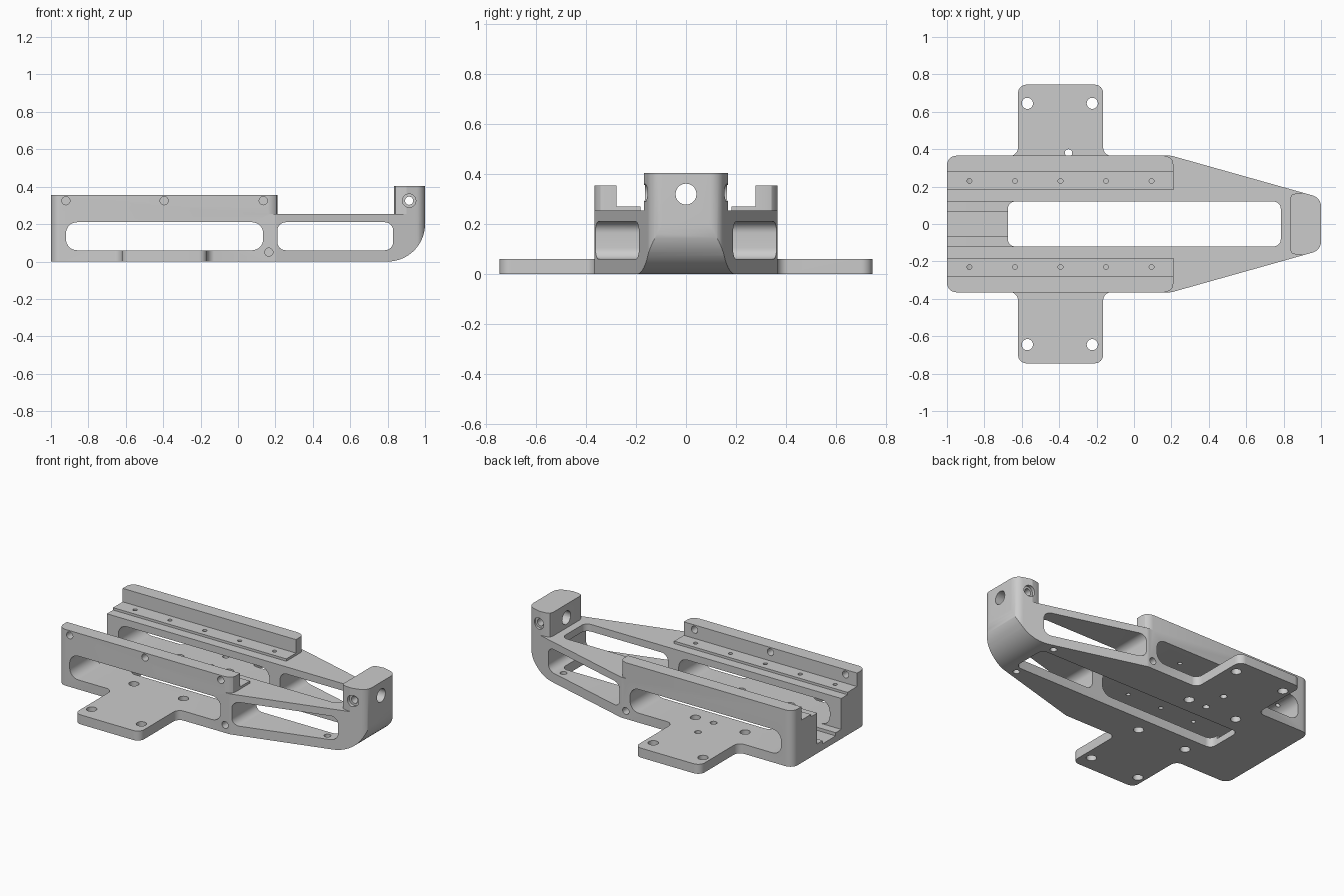
import bpy, bmesh, math
from mathutils import Vector

cube = bpy.data.objects.get("Cube")
if cube:
    bpy.data.objects.remove(cube, do_unlink=True)

grey = bpy.data.materials.new("machined grey")
grey.use_nodes = True
colour = (0.6, 0.6, 0.6, 1)
grey.diffuse_color = colour
grey.node_tree.nodes["Principled BSDF"].inputs["Base Color"].default_value = colour


def rounded(corners, steps=8):
    """Fillet each (x, y, radius) corner of a 2D outline."""
    out = []
    n = len(corners)
    for i, (x, y, r) in enumerate(corners):
        p = Vector((x, y, 0))
        if r == 0:
            out.append(p)
            continue
        a = (Vector((*corners[i - 1][:2], 0)) - p).normalized()
        b = (Vector((*corners[(i + 1) % n][:2], 0)) - p).normalized()
        half = a.angle(b) / 2
        centre = p + (a + b).normalized() * r / math.sin(half)
        reach = r / math.tan(half)
        u = (p + a * reach - centre).normalized()
        v = (p + b * reach - centre).normalized()
        out += [centre + u.slerp(v, k / steps).normalized() * r for k in range(steps + 1)]
    return out


def mirrored(half):
    """Complete an outline given its -y half."""
    return half + [(x, -y, r) for x, y, r in reversed(half)]


def rect(x0, x1, y0, y1, r=0):
    return [(x0, y0, r), (x1, y0, r), (x1, y1, r), (x0, y1, r)]


def prism(name, corners, lo, hi, axis="z"):
    """Extrude a filleted outline along z, y (outline is x,z) or x (outline is y,z)."""
    place = {"z": lambda p, d: (p.x, p.y, d),
             "y": lambda p, d: (p.x, d, p.y),
             "x": lambda p, d: (d, p.x, p.y)}[axis]
    pts = rounded(corners)
    bm = bmesh.new()
    low = [bm.verts.new(place(p, lo)) for p in pts]
    high = [bm.verts.new(place(p, hi)) for p in pts]
    bm.faces.new(low)
    bm.faces.new(high)
    for i in range(len(pts)):
        j = (i + 1) % len(pts)
        bm.faces.new((low[i], low[j], high[j], high[i]))
    bmesh.ops.recalc_face_normals(bm, faces=bm.faces)
    mesh = bpy.data.meshes.new(name)
    bm.to_mesh(mesh)
    bm.free()
    mesh.materials.append(grey)
    ob = bpy.data.objects.new(name, mesh)
    bpy.context.collection.objects.link(ob)
    return ob


# Main body: long bar tapering to the nose
body = prism("carriage_body", mirrored([
    (-1, -0.365, 0.05), (0.2, -0.365, 0.06), (1, -0.14, 0.06)]), 0, 0.405)
helpers = []


def combine(ob, operation="DIFFERENCE"):
    ob.hide_render = True
    helpers.append(ob)
    mod = body.modifiers.new(ob.name, "BOOLEAN")
    mod.operation, mod.solver, mod.object = operation, "EXACT", ob


def cut(name, corners, lo, hi, axis="z"):
    combine(prism(name, corners, lo, hi, axis))


def drill(name, a, b, r, lo, hi, axis="z"):
    ring = [(a + r * math.cos(t * math.pi / 10), b + r * math.sin(t * math.pi / 10), 0)
            for t in range(20)]
    cut(name, ring, lo, hi, axis)


# Cross-shaped mounting plate
combine(prism("mounting_plate", mirrored([
    (-0.7, -0.2, 0), (-0.7, -0.364, 0), (-0.62, -0.364, 0.045), (-0.62, -0.745, 0.045),
    (-0.165, -0.745, 0.045), (-0.165, -0.364, 0.045), (-0.08, -0.364, 0),
    (-0.08, -0.2, 0)]), 0, 0.06), "UNION")

# Upper steps: side walls, rail pads, inner ledges, lowered front arms
cut("wall_top", rect(-1.1, 0.4, -0.5, 0.5), 0.355, 0.6)
cut("pad_top", rect(-1.1, 0.4, -0.278, 0.278), 0.27, 0.6)
cut("ledge_top", rect(-1.1, 0.4, -0.182, 0.182), 0.255, 0.6)
cut("arm_top", mirrored([
    (0.21, -0.32, 0), (0.205, -0.342, 0), (0.19, -0.357, 0), (0.16, -0.366, 0),
    (0.16, -0.5, 0), (0.9, -0.5, 0), (0.9, -0.165, 0), (0.865, -0.163, 0),
    (0.842, -0.155, 0), (0.835, -0.135, 0)]), 0.255, 0.6)

# Rounded underside of the nose
arc = [(0.8 + 0.2 * math.cos(t * math.pi / 32), 0.2 - 0.2 * math.sin(t * math.pi / 32), 0)
       for t in range(17)]
cut("nose_curve", arc + [(0.8, -0.1, 0), (1.1, -0.1, 0), (1.1, 0.2, 0)], -0.5, 0.5, "y")

# Central slot, rear channel and its shallow groove
cut("central_slot", rect(-0.675, 0.785, -0.12, 0.12, 0.04), -0.1, 0.6)
cut("rear_channel", rect(-1.1, -0.5, -0.12, 0.12), 0.06, 0.6)
cut("rear_groove", rect(-1.1, -0.6, -0.065, 0.065), 0.04, 0.6)

# Side windows running through both arms
cut("rear_window", rect(-0.92, 0.135, 0.06, 0.21, 0.06), -0.6, 0.6, "y")
cut("front_window", rect(0.21, 0.83, 0.06, 0.21, 0.045), -0.6, 0.6, "y")

# Holes repeated on both sides
for s in (-1, 1):
    for i in range(5):
        drill("rail_hole", -0.88 + 0.2435 * i, s * 0.23, 0.013, 0.2, 0.4)
    for x in (-0.57, -0.223):
        drill("plate_hole", x, s * 0.645, 0.03, -0.1, 0.1)
        drill("floor_hole", x, s * 0.225, 0.03, -0.1, 0.1)
    drill("arm_hole", 0.74, s * 0.165, 0.02, -0.1, 0.1)
    drill("side_screw", 0.165, 0.05, 0.022, *sorted((s * 0.28, s * 0.5)), "y")
    drill("nose_counterbore", 0.915, 0.325, 0.036, *sorted((s * 0.145, s * 0.3)), "y")

# Single holes
for y in (0.225, 0.38):
    drill("pin_hole", -0.35, y, 0.02, -0.1, 0.1)
for x in (-0.92, -0.395, 0.135):
    drill("wall_hole", x, 0.325, 0.022, -0.5, -0.2, "y")
drill("nose_cross_hole", 0.915, 0.325, 0.022, -0.4, 0.4, "y")
drill("nose_bore", 0, 0.32, 0.042, 0.7, 1.2, "x")

# Bake the cuts and remove the helpers
graph = bpy.context.evaluated_depsgraph_get()
mesh = bpy.data.meshes.new_from_object(body.evaluated_get(graph))
body.modifiers.clear()
body.data = mesh
for ob in helpers:
    bpy.data.objects.remove(ob, do_unlink=True)

bpy.context.view_layer.objects.active = body
body.select_set(True)
bpy.ops.object.shade_smooth_by_angle(angle=math.radians(30))
